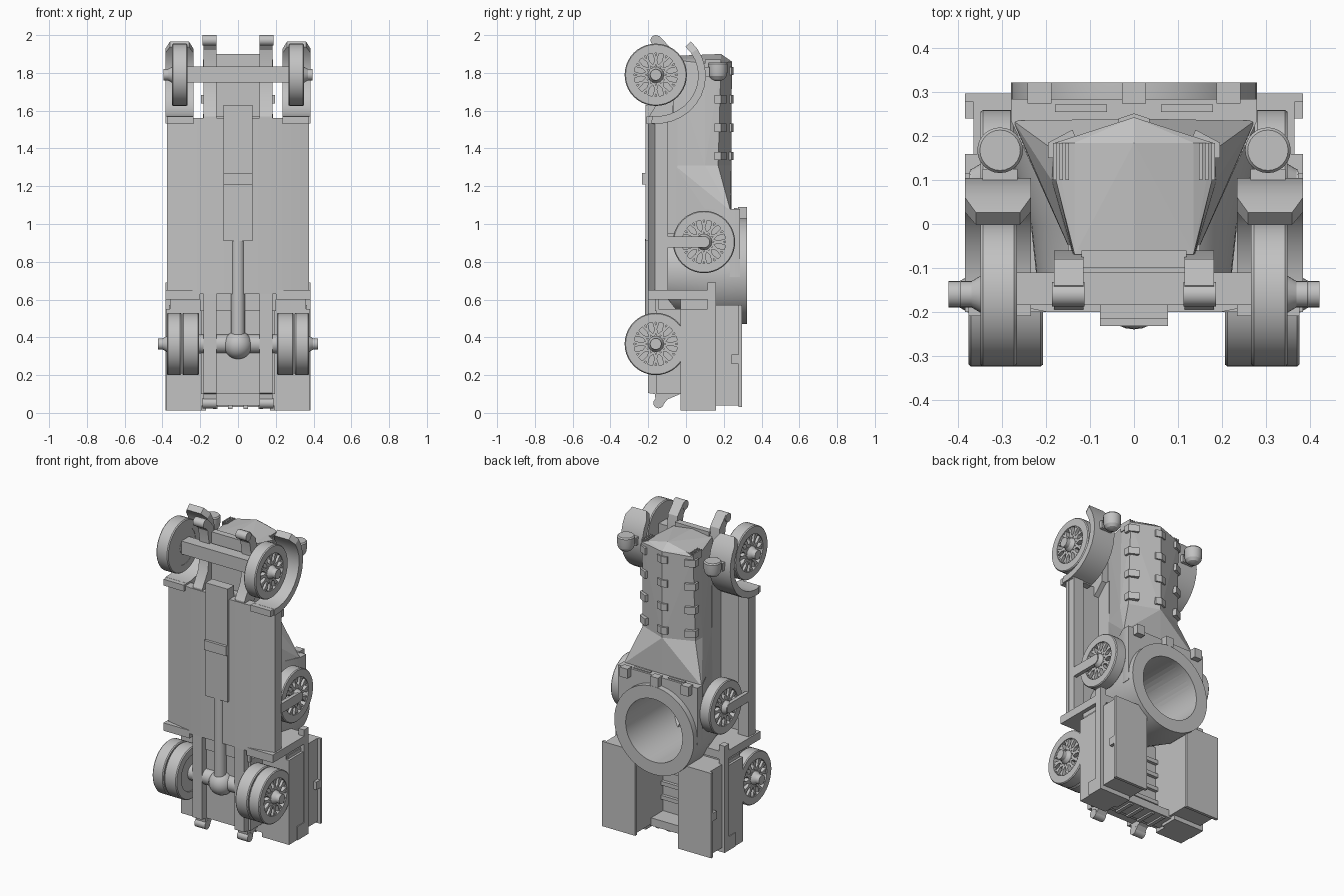
import bpy, bmesh, math
from mathutils import Vector, Matrix

old = bpy.data.objects.get("Cube")
if old:
    bpy.data.objects.remove(old, do_unlink=True)

grey = bpy.data.materials.new("plain_grey")
grey.use_nodes = True
tone = (0.54, 0.54, 0.54, 1)
grey.diffuse_color = tone
grey.node_tree.nodes["Principled BSDF"].inputs["Base Color"].default_value = tone
parts = []


def finish(name, bm):
    bmesh.ops.recalc_face_normals(bm, faces=bm.faces)
    me = bpy.data.meshes.new(name)
    bm.to_mesh(me)
    bm.free()
    me.materials.append(grey)
    ob = bpy.data.objects.new(name, me)
    bpy.context.collection.objects.link(ob)
    parts.append(ob)
    return ob


def loft(name, rings, closed=False):
    bm = bmesh.new()
    vs = [[bm.verts.new(p) for p in r] for r in rings]
    n = len(vs[0])
    pairs = list(zip(vs, vs[1:])) + ([(vs[-1], vs[0])] if closed else [])
    for a, b in pairs:
        for i in range(n):
            j = (i + 1) % n
            bm.faces.new((a[i], a[j], b[j], b[i]))
    if not closed:
        bm.faces.new(vs[0])
        bm.faces.new(vs[-1])
    return finish(name, bm)


def box(name, x, y, z):
    return loft(name, [[(a, y[0], z[0]), (a, y[1], z[0]), (a, y[1], z[1]), (a, y[0], z[1])] for a in x])


def side_profile(name, pts, x0, x1):
    return loft(name, [[(x, y, z) for y, z in pts] for x in (x0, x1)])


def mirrored_box(name, x, y, z):
    for s, side in ((1, "left"), (-1, "right")):
        box(side + "_" + name, (s * x[0], s * x[1]), y, z)


def lathe(name, profile, centre, axis="x", n=32, closed=False):
    """Spin (radius, offset) points around an axis."""
    rings = []
    for r, a in profile:
        ring = []
        for i in range(n):
            t = math.tau * i / n
            u, v = r * math.cos(t), r * math.sin(t)
            p = {"x": (a, u, v), "y": (u, a, v), "z": (u, v, a)}[axis]
            ring.append(Vector(centre) + Vector(p))
        rings.append(ring)
    return loft(name, rings, closed)


def rod(name, centre, r, half, axis="x", n=20):
    return lathe(name, [(r, -half), (r, half)], centre, axis, n)


def tyre(name, s, x0, x1, y, z):
    prof = [(.115, x0), (.16, x0), (.165, x0 + .006), (.165, x1 - .006), (.16, x1), (.115, x1)]
    lathe(name + "_tyre", [(r, s * a) for r, a in prof], (0, y, z), n=40, closed=True)


def wheel(name, s, x0, x1, y, z, tip):
    tyre(name, s, x0, x1, y, z)
    rod(name + "_back_disc", (s * (x0 + .02), y, z), .118, .018, n=32)
    lathe(name + "_hub", [(.042, s * x0), (.042, s * x1), (.03, s * (x1 + .02)),
                          (.03, s * tip)], (0, y, z), n=20)
    # paired spokes crossing into V shapes
    bm = bmesh.new()
    for i in range(24):
        ang = math.tau * (i // 2) / 12
        lean = .3 if i % 2 else -.3
        m = Matrix.Translation((s * (x1 - .018), y, z)) @ Matrix.Rotation(ang, 4, "X")
        m = m @ Matrix.Translation((0, 0, .078)) @ Matrix.Rotation(lean, 4, "X")
        m = m @ Matrix.Diagonal((.026, .013, .088, 1))
        bmesh.ops.create_cube(bm, size=1, matrix=m)
    finish(name + "_spokes", bm)


def armour(name, *points):
    """Faceted convex shell around mirrored points."""
    bm = bmesh.new()
    for x, y, z in points:
        bm.verts.new((x, y, z))
        if x:
            bm.verts.new((-x, y, z))
    out = bmesh.ops.convex_hull(bm, input=bm.verts)
    spare = {g for g in out["geom_interior"] + out["geom_unused"] if isinstance(g, bmesh.types.BMVert)}
    bmesh.ops.delete(bm, geom=list(spare), context="VERTS")
    return finish(name, bm)


# nose, bonnet and flared scuttle
front = [(.138, -.07, 1.85), (.178, .1, 1.85), (.18, .185, 1.85), (0, .243, 1.86)]
rear = [(.145, -.06, 1.31), (.188, .1, 1.31), (.185, .17, 1.31), (0, .24, 1.31)]
cowl = [(.15, -.05, 1.07), (.22, .105, 1.07), (.275, .235, 1.07), (0, .24, 1.07)]
armour("nose", (0, -.07, 1.89), (0, .185, 1.9), (.135, -.07, 1.87), (.135, .185, 1.87), *front)
armour("bonnet", *front, *rear)
armour("scuttle", *rear, *cowl)
faceted = parts[:]
parts.clear()

# fighting compartment with open turret ring
body = loft("compartment", [[(x, y, z) for x, y in
            ((-.15, -.05), (.15, -.05), (.22, .105), (.28, .235), (.28, .285), (-.28, .285),
             (-.28, .235), (-.22, .105))] for z in (.72, 1.08)])
cutter = rod("ring_cutter", (0, .3, .75), .2, .44, "y", 48)
parts.remove(cutter)
cutter.hide_render = True
cutter.hide_set(True)
cut = body.modifiers.new("opening", "BOOLEAN")
cut.operation = "DIFFERENCE"
cut.object = cutter
lathe("turret_drum", [(.2, -.14), (.22, -.14), (.235, 0), (.28, .15), (.28, .322), (.2, .322)],
      (0, 0, .75), "y", 48, closed=True)
rod("compartment_floor", (0, -.145, .75), .21, .01, "y", 48)
for x in (-.215, 0, .215):
    box("front_clip", (x - .027, x + .027), (.275, .322), (1.03, 1.09))
mirrored_box("vision_flap", (.062, .18), (.255, .272), (1.07, 1.086))

# bonnet hinges and radiator slats
for z in (1.36, 1.51, 1.66, 1.81):
    for s in (-1, 1):
        loft("eave_hinge", [[(s * x, y, h) for x, y in
             ((.17, .15), (.196, .15), (.196, .185), (.14, .215), (.13, .19))]
             for h in (z - .022, z + .022)])
    loft("ridge_hinge", [[(x, y, h) for x, y in
         ((-.035, .222), (.035, .222), (.035, .24), (0, .252), (-.035, .24))]
         for h in (z - .022, z + .022)])
for x in (.152, .166, .18):
    mirrored_box("radiator_slat", (x - .004, x + .004), (.1, .185), (1.82, 1.87))

# underside pan, running boards and transmission
loft("underpan", [[(x, y, z) for x, y in
     ((-.2, -.2), (.2, -.2), (.375, -.165), (.375, -.14), (-.375, -.14), (-.375, -.165))]
     for z in (.63, 1.56)])
mirrored_box("running_board", (.3, .374), (-.15, -.095), (.64, 1.55))
box("hull_base", (-.15, .15), (-.15, -.045), (.95, 1.57))
box("transmission_cover", (-.078, .078), (-.215, -.15), (.91, 1.63))
box("cover_step", (-.078, .078), (-.232, -.2), (1.21, 1.27))
rod("drive_shaft", (0, -.18, .64), .036, .28, "z")
bm = bmesh.new()
bmesh.ops.create_uvsphere(bm, u_segments=24, v_segments=14, radius=.075,
                          matrix=Matrix.Translation((0, -.165, .36)))
finish("differential", bm)
rod("rear_axle", (0, -.15, .365), .05, .22)
box("front_axle", (-.28, .28), (-.185, -.11), (1.75, 1.833))

# chassis rails with curled ends
rail = [(-.03, .1), (-.1, .07), (-.13, .03), (-.16, .06), (-.165, .1), (-.2, .105), (-.2, .62),
        (-.195, 1.57), (-.14, 1.66), (-.12, 1.8), (-.14, 1.92), (-.18, 1.97), (-.14, 1.995),
        (-.08, 1.93), (-.06, 1.8), (-.07, 1.57), (-.14, 1.5), (-.14, .66), (-.03, .52)]
for s in (-1, 1):
    side_profile("chassis_rail", rail, s * .115, s * .182)
    rod("front_horn", (s * .15, -.16, 1.972), .028, .037, n=16)
    rod("rear_horn", (s * .15, -.145, .052), .028, .037, n=16)
box("rear_pan", (-.195, .195), (-.155, -.02), (.1, .55))
box("pan_joint", (-.2, .2), (-.165, -.145), (.54, .65))
box("front_cross_member", (-.12, .12), (-.1, -.06), (1.56, 1.9))

# wheels, spares, mudguards and lamps on both sides
for s, side in ((1, "left"), (-1, "right")):
    wheel(side + "_front_wheel", s, .267, .35, -.16, 1.79, .395)
    wheel(side + "_rear_wheel", s, .3, .377, -.16, .365, .423)
    tyre(side + "_inner_rear", s, .207, .294, -.16, .365)
    rod(side + "_inner_disc", (s * .25, -.16, .365), .12, .035, n=32)
    wheel(side + "_spare_wheel", s, .275, .35, .095, .905, .372)
    side_profile(side + "_spare_arm", [(-.1, .875), (.1, .875), (.12, .89), (.12, .92), (.1, .935),
                                       (-.1, .935)], s * .352, s * .375)
    # mudguard swept round the tyre, narrowing at its tip
    strips = []
    for i in range(13):
        a = math.radians(-95 + 11.7 * i)
        c, d = math.cos(a), math.sin(a)
        w = .075 if i < 12 else .05
        strips.append([(s * (.31 + e * w), -.16 + r * c, 1.785 + (r - .01) * d)
                       for e, r in ((-1, .225), (1, .225), (1, .265), (-1, .265))])
    loft(side + "_front_mudguard", strips)
    lathe(side + "_headlamp", [(.012, -.052), (.034, -.042), (.047, -.025), (.052, 0), (.052, .04),
                               (.046, .048)], (s * .305, .168, 1.808), "z", 24)
    box(side + "_lamp_bracket", (s * .265, s * .345), (.07, .125), (1.78, 1.83))
mirrored_box("mudguard_foot", (.235, .377), (-.21, -.1), (1.53, 1.57))
mirrored_box("rear_mudguard", (.2, .385), (-.2, .16), (.6, .65))

# rear bed, lockers and tail
box("bed_floor", (-.375, .375), (-.03, .01), (.04, .55))
mirrored_box("bed_front_wall", (.19, .36), (-.03, .12), (.54, .62))
mirrored_box("bed_side", (.19, .38), (-.03, .12), (.012, .55))
mirrored_box("side_post", (.345, .385), (.115, .16), (.02, .69))
mirrored_box("locker", (.155, .365), (-.02, .28), (.04, .57))
mirrored_box("locker_lid", (.15, .385), (.278, .297), (.03, .57))
mirrored_box("locker_catch", (.36, .385), (.24, .28), (.26, .31))
box("tail_panel", (-.2, .2), (0, .13), (.03, .08))
for i in range(4):
    box("bed_step", (-.155, .155), (0, .03), (.16 + .09 * i, .185 + .09 * i))
    x = -.12 + .08 * i
    box("tail_slat", (x - .012, x + .012), (-.01, .12), (.02, .05))
mirrored_box("tail_block", (.17, .385), (.05, .16), (.012, .1))

# keep hard edges crisp and round parts smooth; the armour stays faceted
for ob in bpy.context.selected_objects:
    ob.select_set(False)
for ob in parts:
    ob.select_set(ob not in faceted)
bpy.context.view_layer.objects.active = body
bpy.ops.object.shade_smooth_by_angle(angle=math.radians(25))
